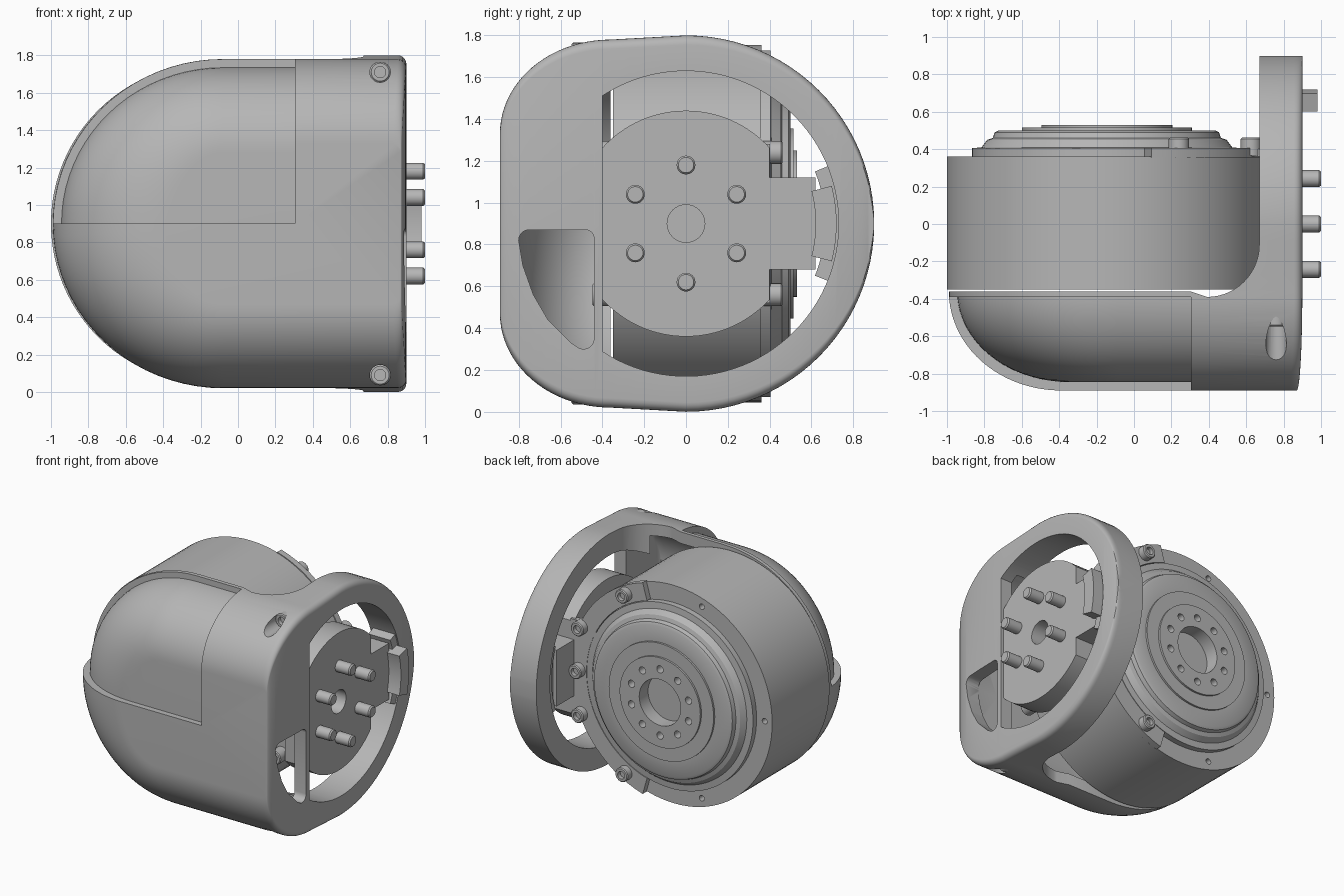
import bpy, bmesh, math
from mathutils import Matrix, Vector

if "Cube" in bpy.data.objects:
    bpy.data.objects.remove(bpy.data.objects["Cube"])

grey = bpy.data.materials.new("plain grey")
grey.use_nodes = True
grey.diffuse_color = (0.47, 0.47, 0.47, 1)
grey.node_tree.nodes["Principled BSDF"].inputs["Base Color"].default_value = grey.diffuse_color

MID = 0.9         # height of both axes
MOTOR_X = -0.145  # motor axis
RIM = -0.36       # open edge of the front cover


def finish(name, bm):
    bmesh.ops.remove_doubles(bm, verts=bm.verts, dist=1e-5)
    bmesh.ops.recalc_face_normals(bm, faces=bm.faces)
    mesh = bpy.data.meshes.new(name)
    bm.to_mesh(mesh)
    bm.free()
    mesh.materials.append(grey)
    ob = bpy.data.objects.new(name, mesh)
    bpy.context.collection.objects.link(ob)
    return ob


def stack(name, rings):
    """Skin a list of matching closed outlines and cap both ends."""
    bm = bmesh.new()
    rows = [[bm.verts.new(p) for p in ring] for ring in rings]
    for a, b in zip(rows, rows[1:]):
        for i in range(len(a)):
            bm.faces.new((a[i - 1], a[i], b[i], b[i - 1]))
    bm.faces.new(rows[0])
    bm.faces.new(rows[-1])
    return finish(name, bm)


def prism(name, outline, axis, lo, hi):
    """Extrude a 2D outline along one axis."""
    place = {"x": lambda u, v, d: (d, u, v),
             "y": lambda u, v, d: (u, d, v),
             "z": lambda u, v, d: (u, v, d)}[axis]
    return stack(name, [[place(u, v, d) for u, v in outline] for d in (lo, hi)])


def arc(cu, cv, r, start, end, n=32):
    angles = [math.radians(start + (end - start) * i / n) for i in range(n + 1)]
    return [(cu + r * math.cos(a), cv + r * math.sin(a)) for a in angles]


def disc(cu, cv, r, n=24):
    return arc(cu, cv, r, 0, 360, n)[:-1]


def sector(cu, cv, r0, r1, half):
    return arc(cu, cv, r1, -half, half) + arc(cu, cv, r0, half, -half)


def lathe(name, profile, origin, axis="y", steps=96):
    """Turn a (radius, distance) profile about an axis."""
    bm = bmesh.new()
    verts = [bm.verts.new((r, d, 0)) for r, d in profile]
    edges = [bm.edges.new(pair) for pair in zip(verts, verts[1:])]
    bmesh.ops.spin(bm, geom=verts + edges, cent=(0, 0, 0), axis=(0, 1, 0),
                   angle=math.tau, steps=steps)
    turn = Matrix.Rotation(-math.pi / 2, 4, "Z") if axis == "x" else Matrix()
    bm.transform(Matrix.Translation(Vector(origin)) @ turn)
    return finish(name, bm)


def cut(target, *cutters):
    for cutter in cutters:
        mod = target.modifiers.new("cut", "BOOLEAN")
        mod.operation, mod.solver, mod.object = "DIFFERENCE", "EXACT", cutter
        bpy.context.view_layer.objects.active = target
        bpy.ops.object.modifier_apply(modifier=mod.name)
        bpy.data.objects.remove(cutter)


# Cover: a D-shaped section shrinking to the front, a round ring to the back
def section(y, inset, right):
    t = min(max((RIM - y) / (0.53 - inset), 0), 1)
    shrink = 1 - math.sqrt(1 - t * t)
    if y > 0:
        half = math.sqrt(0.81 - y * y)
    else:
        half = 0.9 + 0.02 * max(y, RIM) / -RIM - inset - 0.45 * shrink
    width = 0.91 - inset - 0.6 * shrink
    left = [(-0.08 + width * u, half * v) for u, v in arc(0, 0, 1, 90, 270, 40)]
    r = min(0.045, half / 2)
    edge = right - 0.03 * shrink
    low = arc(edge - r, r - half, r, -90, 0, 5)
    high = arc(edge - r, half - r, r, 0, 90, 5)
    return [(x, y, MID + z) for x, z in left + low + high]


def cover_solid(name, inset, right, back):
    ys = [RIM - (0.53 - inset) * math.sin(math.pi / 2 * i / 22) for i in range(22, -1, -1)]
    if back > 0:
        ys += [RIM * (1 - i / 4) for i in range(1, 5)]
        ys += [back * math.sin(math.pi / 2 * i / 24) for i in range(1, 25)]
    else:
        ys.append(back)
    return stack(name, [section(y, inset, right) for y in ys])


cover = cover_solid("cover_and_ring", 0, 0.9, 0.8985)

# Clear the space behind the cover, leaving a filleted neck to the ring
rear = [(-2, RIM), (0.3, RIM)] + arc(0.39, -0.11, 0.28, -90, 0, 14) + [(0.67, 2), (-2, 2)]
cut(cover, prism("rear_cutter", rear, "z", -1, 3))

# Recessed upper panel
panel = prism("panel_cutter", [(-2, MID), (0.305, MID), (0.305, 3), (-2, 3)], "y", -2, -0.39)
cut(panel, cover_solid("panel_core", 0.045, 0.85, -0.2))
cut(cover, panel)

# Hollow inside, ring opening, side window
cut(cover, cover_solid("hollow_cutter", 0.09, 0.8, -0.34))
lim = math.degrees(math.acos(-0.4 / 0.73))
cut(cover, prism("opening_cutter", arc(0, MID, 0.73, -lim, lim, 72), "x", 0.5, 1.2))
window = ([(-0.44, 0.83)] + arc(-0.48, 0.83, 0.04, 0, 90, 5)
          + arc(-0.75, 0.82, 0.05, 90, 180, 5)
          + [(-0.78, 0.7), (-0.73, 0.56), (-0.66, 0.44), (-0.55, 0.33)]
          + arc(-0.49, 0.35, 0.05, 230, 360, 8))
cut(cover, prism("window_cutter", window, "x", 0.6, 1.2))

# Front screw wells
for side in (-1, 1):
    cut(cover, prism("well_cutter", disc(0.76, MID + side * 0.81, 0.055), "y", -1.2, -0.5))

# Motor body with stepped output face
motor = lathe("motor_body", [
    (0, -0.35), (0.855, -0.35), (0.855, 0.36), (0.72, 0.36), (0.72, 0.405),
    (0.67, 0.41), (0.64, 0.45), (0.61, 0.46), (0.6, 0.49), (0.58, 0.5),
    (0.455, 0.5), (0.455, 0.515), (0.35, 0.515), (0.35, 0.53), (0.18, 0.53),
    (0.18, 0.42), (0, 0.42)], (MOTOR_X, 0, MID))
for i in range(10):
    a = math.tau * (i + 0.5) / 10
    hole = disc(MOTOR_X + 0.26 * math.cos(a), MID + 0.26 * math.sin(a), 0.028, 16)
    cut(motor, prism("bolt_cutter", hole, "y", 0.46, 0.7))
for deg in (108, 180, 252):
    a = math.radians(deg)
    hole = disc(MOTOR_X + 0.79 * math.cos(a), MID + 0.79 * math.sin(a), 0.022, 16)
    cut(motor, prism("rim_cutter", hole, "y", 0.3, 0.7))

# Bracket plates clamped on both motor faces
prism("rear_bracket", sector(MOTOR_X, MID, 0.725, 0.862, 74), "y", 0.355, 0.405)
prism("rear_bracket_arm", [(0.5, 0.52), (0.72, 0.52), (0.72, 1.28), (0.5, 1.28)], "y", 0.36, 0.402)

# Side flange with tongue
flange_outline = ([(0.4, MID + 0.22)] + arc(0, MID, 0.54, 42.2, 137.8)
                  + arc(0, MID, 0.54, 222.2, 317.8)
                  + [(0.4, MID - 0.22), (0.62, MID - 0.22), (0.62, MID + 0.22)])
flange = prism("side_flange", flange_outline, "x", 0.69, 0.875)
cut(flange, prism("flange_bore", disc(0, MID, 0.09, 32), "x", 0.75, 1.2))

# Stop pad on the inside of the ring
prism("stop_base", sector(0, MID, 0.665, 0.74, 22), "x", 0.7, 0.89)
prism("stop_pad", sector(0, MID, 0.62, 0.72, 14.5), "x", 0.72, 0.98)

# Flange pins
for i in range(6):
    a = math.tau * (i + 0.5) / 6
    lathe("flange_pin", [(0, 0), (0.045, 0), (0.045, 0.19), (0.037, 0.2), (0, 0.2)],
          (0.8, 0.28 * math.cos(a), MID + 0.28 * math.sin(a)), "x", 24)

# Socket screws on the bracket and in the front wells
head = [(0, -0.05), (0.055, -0.05), (0.055, 0.04), (0.048, 0.047), (0.03, 0.047),
        (0.03, 0.015), (0, 0.015)]
front_head = [(r, -d) for r, d in head]
for x, z in ((0.24, 0.7), (0.625, 0.34)):
    for side in (-1, 1):
        lathe("bracket_screw", head, (x, 0.415, MID + side * z), "y", 24)
lathe("bracket_screw", head, (MOTOR_X + 0.79, 0.415, MID), "y", 24)
for side in (-1, 1):
    lathe("well_screw", front_head, (0.76, -0.5, MID + side * 0.81), "y", 24)
    lathe("inner_screw", front_head, (0.625, -0.4, MID + side * 0.34), "y", 24)

# Smooth shading with sharp edges kept
bpy.ops.object.select_all(action="DESELECT")
for ob in bpy.context.collection.objects:
    if ob.type == "MESH" and grey.name in ob.data.materials:
        ob.select_set(True)
        bpy.context.view_layer.objects.active = ob
bpy.ops.object.shade_smooth_by_angle(angle=math.radians(30))
